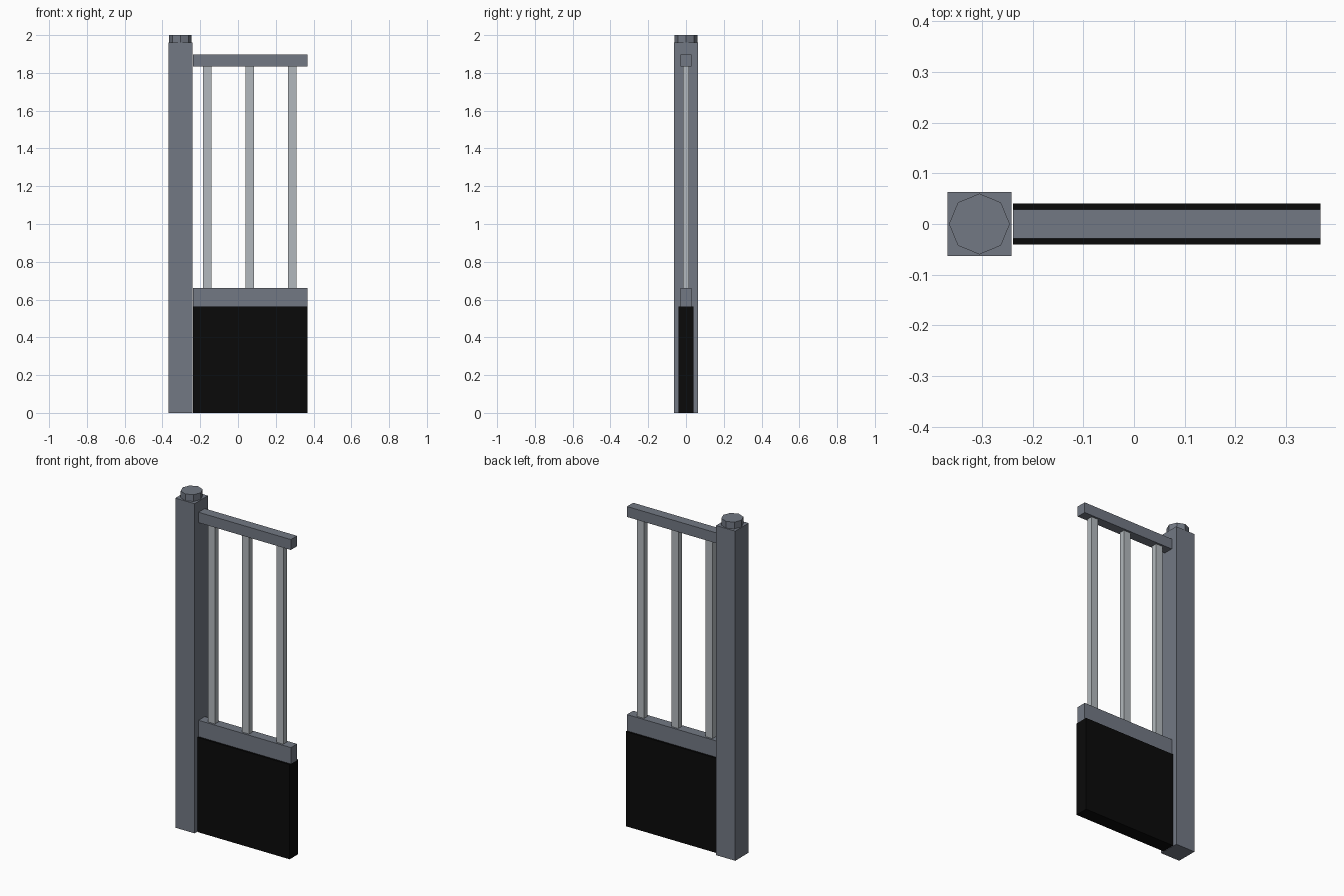
import bpy

cube = bpy.data.objects.get("Cube")
if cube:
    bpy.data.objects.remove(cube, do_unlink=True)


def material(name, rgb):
    mat = bpy.data.materials.new(name)
    mat.use_nodes = True
    colour = (*rgb, 1.0)
    mat.diffuse_color = colour
    mat.node_tree.nodes["Principled BSDF"].inputs["Base Color"].default_value = colour
    return mat


slate = material("slate grey", (0.17, 0.19, 0.23))
silver = material("light grey", (0.45, 0.485, 0.51))
black = material("black", (0.003, 0.003, 0.003))


def finish(name, mat):
    obj = bpy.context.object
    obj.name = name
    obj.data.materials.append(mat)
    return obj


def box(name, x, depth, z, mat):
    """Box between two x values and two z values, centred on y = 0."""
    bpy.ops.mesh.primitive_cube_add(size=1, location=(sum(x) / 2, 0, sum(z) / 2))
    obj = finish(name, mat)
    obj.scale = (x[1] - x[0], depth, z[1] - z[0])
    bpy.ops.object.transform_apply(location=False, rotation=False, scale=True)
    return obj


# Square post with an eight-sided cap
box("post", (-0.368, -0.242), 0.126, (0, 1.96), slate)
bpy.ops.mesh.primitive_cylinder_add(vertices=8, radius=0.06, depth=0.04,
                                    location=(-0.305, 0, 1.98))
finish("post_cap", slate)

# Solid lower panel and the two rails
span = (-0.239, 0.368)
box("lower_panel", span, 0.08, (0, 0.563), black)
box("middle_rail", span, 0.058, (0.563, 0.66), slate)
box("top_rail", span, 0.058, (1.835, 1.897), slate)

# Upright bars between the rails
for i in range(3):
    x = -0.163 + i * 0.225
    box(f"bar_{i + 1}", (x - 0.023, x + 0.023), 0.034, (0.66, 1.835), silver)
